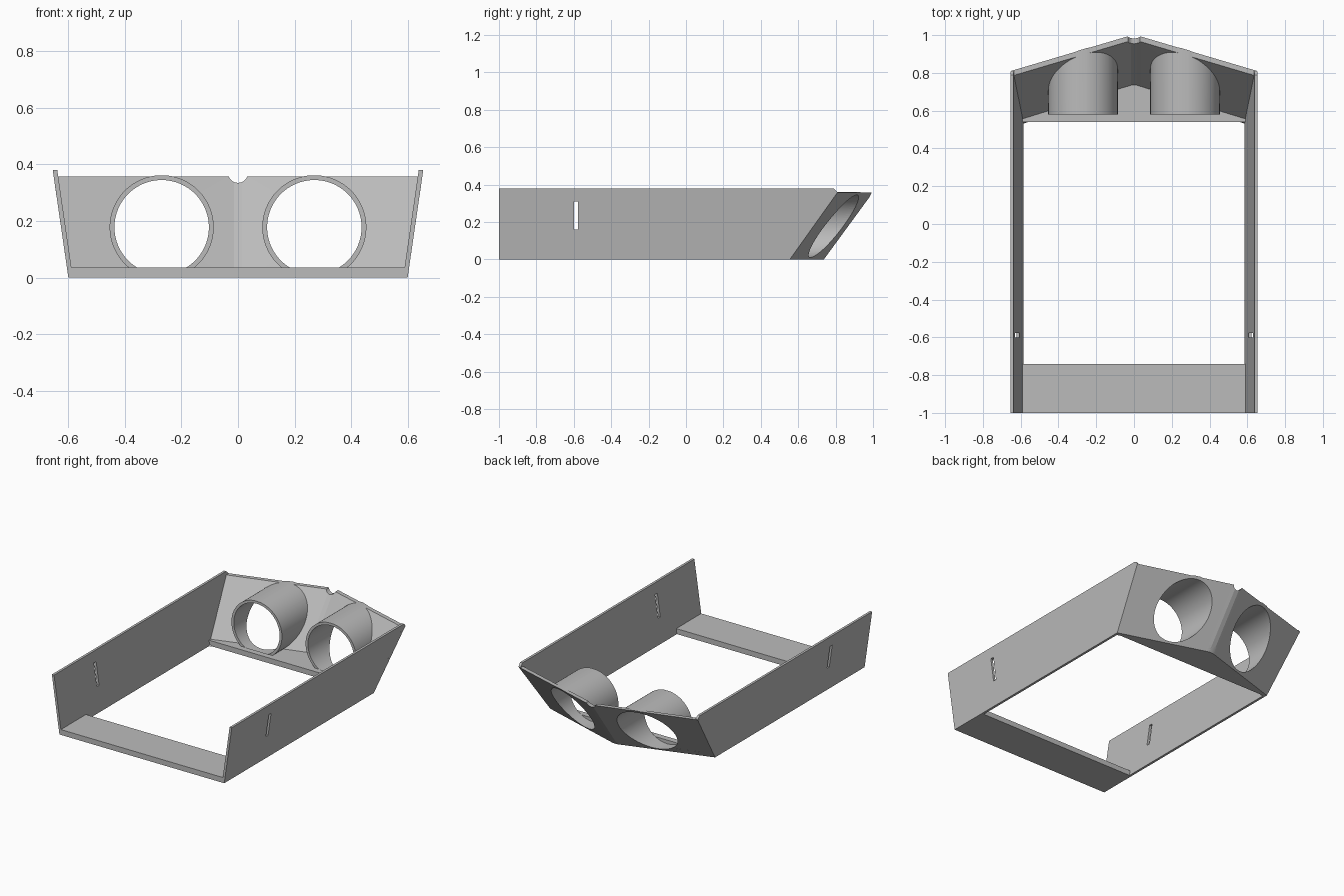
import bpy, bmesh, math
from mathutils import Vector, Matrix

if "Cube" in bpy.data.objects:
    bpy.data.objects.remove(bpy.data.objects["Cube"])

grey = bpy.data.materials.new("plain grey")
grey.diffuse_color = (0.5, 0.5, 0.5, 1)
grey.use_nodes = True
grey.node_tree.nodes["Principled BSDF"].inputs["Base Color"].default_value = grey.diffuse_color

NOSE_TOP = 0.358


def loft(name, rings):
    """Closed solid from a list of matching rings of points."""
    bm = bmesh.new()
    vs = [[bm.verts.new(p) for p in r] for r in rings]
    n = len(rings[0])
    for a, b in zip(vs, vs[1:]):
        for i in range(n):
            j = (i + 1) % n
            bm.faces.new((a[i], a[j], b[j], b[i]))
    bm.faces.new(vs[0])
    bm.faces.new(vs[-1])
    bmesh.ops.recalc_face_normals(bm, faces=bm.faces)
    me = bpy.data.meshes.new(name)
    bm.to_mesh(me)
    bm.free()
    ob = bpy.data.objects.new(name, me)
    bpy.context.collection.objects.link(ob)
    me.materials.append(grey)
    return ob


def box(name, x0, x1, y0, y1, z0, z1):
    return loft(name, [[(x0, y0, z), (x1, y0, z), (x1, y1, z), (x0, y1, z)] for z in (z0, z1)])


def cylinder(name, x, z, r, y0, y1, n=96):
    ang = [2 * math.pi * i / n for i in range(n)]
    return loft(name, [[(x + r * math.cos(a), y, z + r * math.sin(a)) for a in ang] for y in (y0, y1)])


def boolean(ob, cutter, op="DIFFERENCE"):
    m = ob.modifiers.new("cut", "BOOLEAN")
    m.operation, m.object, m.solver = op, cutter, "EXACT"
    bpy.ops.object.select_all(action="DESELECT")
    bpy.context.view_layer.objects.active = ob
    ob.select_set(True)
    bpy.ops.object.modifier_apply(modifier=m.name)
    bpy.data.objects.remove(cutter)


def nose_line(z, back=0.0):
    """Outer edge of the pointed nose at height z, left to right."""
    t = z / NOSE_TOP
    sx, sy, cy = 0.6 + 0.052 * t, 0.555 + 0.255 * t - back, 0.735 + 0.262 * t - back
    return [(-sx, sy, z), (-0.035, cy - 0.004, z), (-0.015, cy + 0.002, z),
            (0.015, cy + 0.002, z), (0.035, cy - 0.004, z), (sx, sy, z)]


def envelope(z0=0.0, z1=NOSE_TOP + 0.003):
    """Solid space in front of the nose surface, used for trimming."""
    return loft("trim", [nose_line(z) + [(0.6 + 0.15 * z, 0.4, z), (-0.6 - 0.15 * z, 0.4, z)]
                         for z in (z0, z1)])


# floor bars at the front and under the nose
box("front_bar", -0.6, 0.6, -1.0, -0.74, 0.0, 0.035)
rear_floor = box("rear_floor", -0.595, 0.595, 0.54, 0.9, 0.0, 0.035)
boolean(rear_floor, envelope(-0.01, 0.1), "INTERSECT")

# slanted two-sided nose panel with a cable notch
nose = loft("nose_panel", [nose_line(z) + nose_line(z, 0.028)[::-1] for z in (0.0, NOSE_TOP)])
boolean(nose, cylinder("notch", 0, 0.37, 0.035, 0.8, 1.2, 32))

for s, side in ((-1, "left"), (1, "right")):
    # leaning side wall with a slot
    outline = [(-1, 0), (0.555, 0), (0.81, 0.36), (0.79, 0.38), (-1, 0.38)]
    wall = loft(side + "_wall", [[(s * (0.6 + 0.145 * z - d), y, z) for y, z in outline] for d in (0, 0.016)])
    boolean(wall, box("slot", s * 0.62 - 0.1, s * 0.62 + 0.1, -0.6, -0.577, 0.16, 0.31))

    # round tube trimmed to the nose surface, bored through
    x = s * 0.27
    tube = cylinder(side + "_tube", x, 0.178, 0.184, 0.58, 1.2)
    boolean(tube, envelope(), "INTERSECT")
    for part, y0 in ((tube, 0.4), (nose, 0.4), (rear_floor, 0.58)):
        boolean(part, cylinder("bore", x, 0.178, 0.167, y0, 1.4))
    bpy.context.view_layer.objects.active = tube
    tube.select_set(True)
    bpy.ops.object.shade_smooth_by_angle(angle=math.radians(30))
